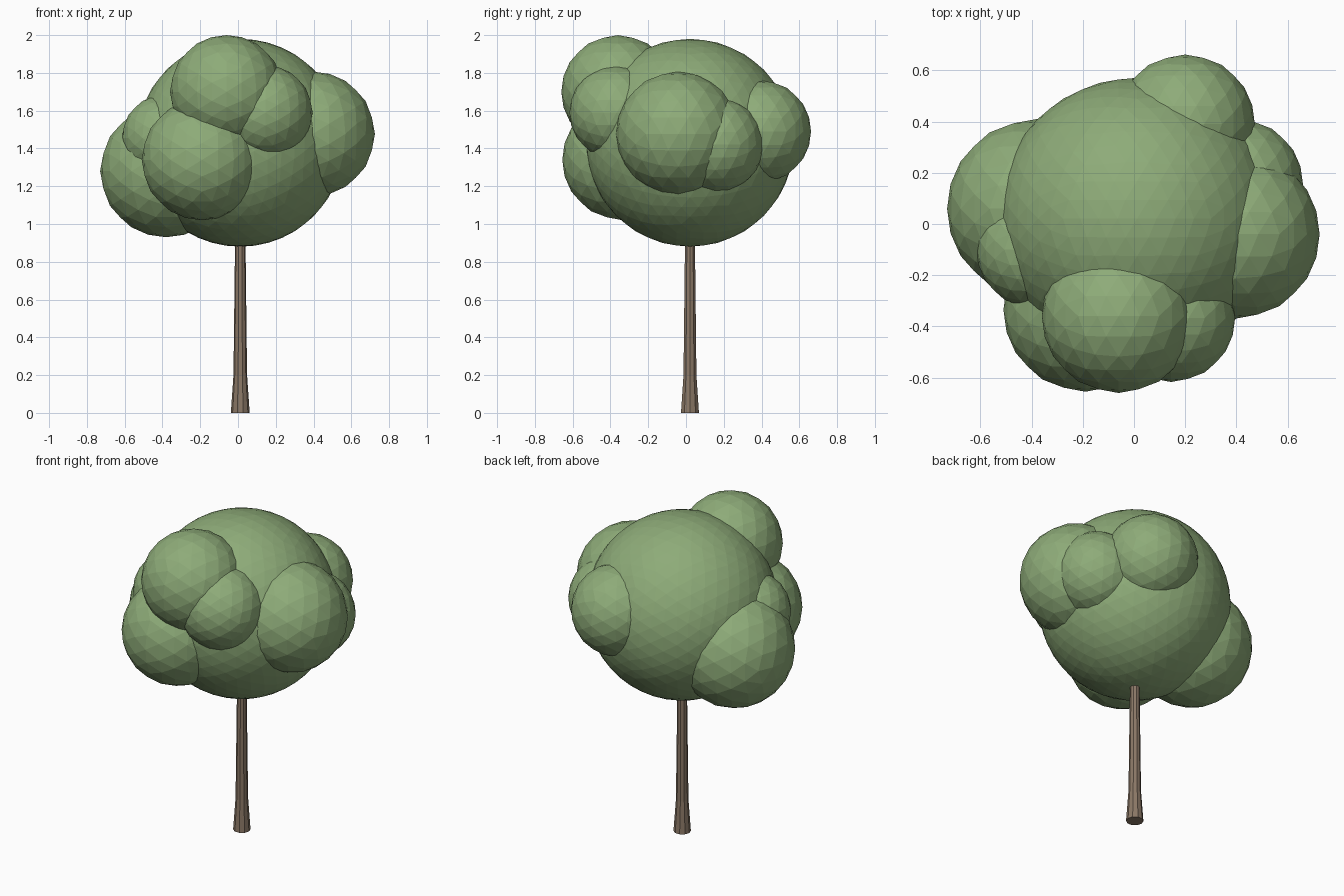
import bpy, bmesh, math
from mathutils import Vector

if "Cube" in bpy.data.objects:
    bpy.data.objects.remove(bpy.data.objects["Cube"])


def material(name, rgb):
    m = bpy.data.materials.new(name)
    m.diffuse_color = (*rgb, 1.0)
    m.use_nodes = True
    m.node_tree.nodes["Principled BSDF"].inputs["Base Color"].default_value = m.diffuse_color
    return m


LEAF = material("leaf green", (0.27, 0.41, 0.19))
BARK = material("bark brown", (0.26, 0.19, 0.135))


def finish(bm, name, mat):
    bmesh.ops.recalc_face_normals(bm, faces=bm.faces)
    me = bpy.data.meshes.new(name)
    bm.to_mesh(me)
    bm.free()
    me.materials.append(mat)
    ob = bpy.data.objects.new(name, me)
    bpy.context.collection.objects.link(ob)
    return ob


def leaf_ball(name, centre, radius, levels):
    """Faceted icosahedral ball with its two-fold axes along x, y and z."""
    bm = bmesh.new()
    phi = (1 + math.sqrt(5)) / 2
    for a in (-phi, phi):
        for b in (-1, 1):
            for co in ((a, b, 0), (0, a, b), (b, 0, a)):
                bm.verts.new(co)
    bmesh.ops.convex_hull(bm, input=bm.verts[:])
    for _ in range(levels):
        bmesh.ops.subdivide_edges(bm, edges=bm.edges[:], cuts=1, use_grid_fill=True)
        for v in bm.verts:
            v.co.normalize()
    for v in bm.verts:
        v.co = v.co.normalized() * radius + Vector(centre)
    return finish(bm, name, LEAF)


# Crown: one large ball with smaller clumps pushed into it
leaf_ball("crown", (0.012, 0.021, 1.43), 0.55, 3)
CLUMPS = {
    "right_clump": ((0.395, -0.04, 1.477), 0.33),
    "right_back_clump": ((0.405, 0.155, 1.42), 0.255),
    "back_clump": ((0.20, 0.39, 1.49), 0.272),
    "left_clump": ((-0.38, 0.06, 1.28), 0.35),
    "left_small_clump": ((-0.385, -0.10, 1.455), 0.23),
    "front_low_clump": ((-0.19, -0.335, 1.34), 0.32),
    "front_top_clump": ((-0.06, -0.36, 1.70), 0.30),
    "front_right_clump": ((0.145, -0.367, 1.59), 0.25),
}
for name, (centre, radius) in CLUMPS.items():
    leaf_ball(name, centre, radius, 2)

# Trunk: tapered faceted column with a flared foot
SIDES = 10
bm = bmesh.new()
rings = []
for z, r in ((0, 0.05), (0.2, 0.036), (1.05, 0.026)):
    rings.append([bm.verts.new((0.012 + r * math.cos(2 * math.pi * i / SIDES),
                                0.021 + r * math.sin(2 * math.pi * i / SIDES), z))
                  for i in range(SIDES)])
for low, high in zip(rings, rings[1:]):
    for i in range(SIDES):
        j = (i + 1) % SIDES
        bm.faces.new((low[i], low[j], high[j], high[i]))
bm.faces.new(rings[0][::-1])
bm.faces.new(rings[-1])
finish(bm, "trunk", BARK)
